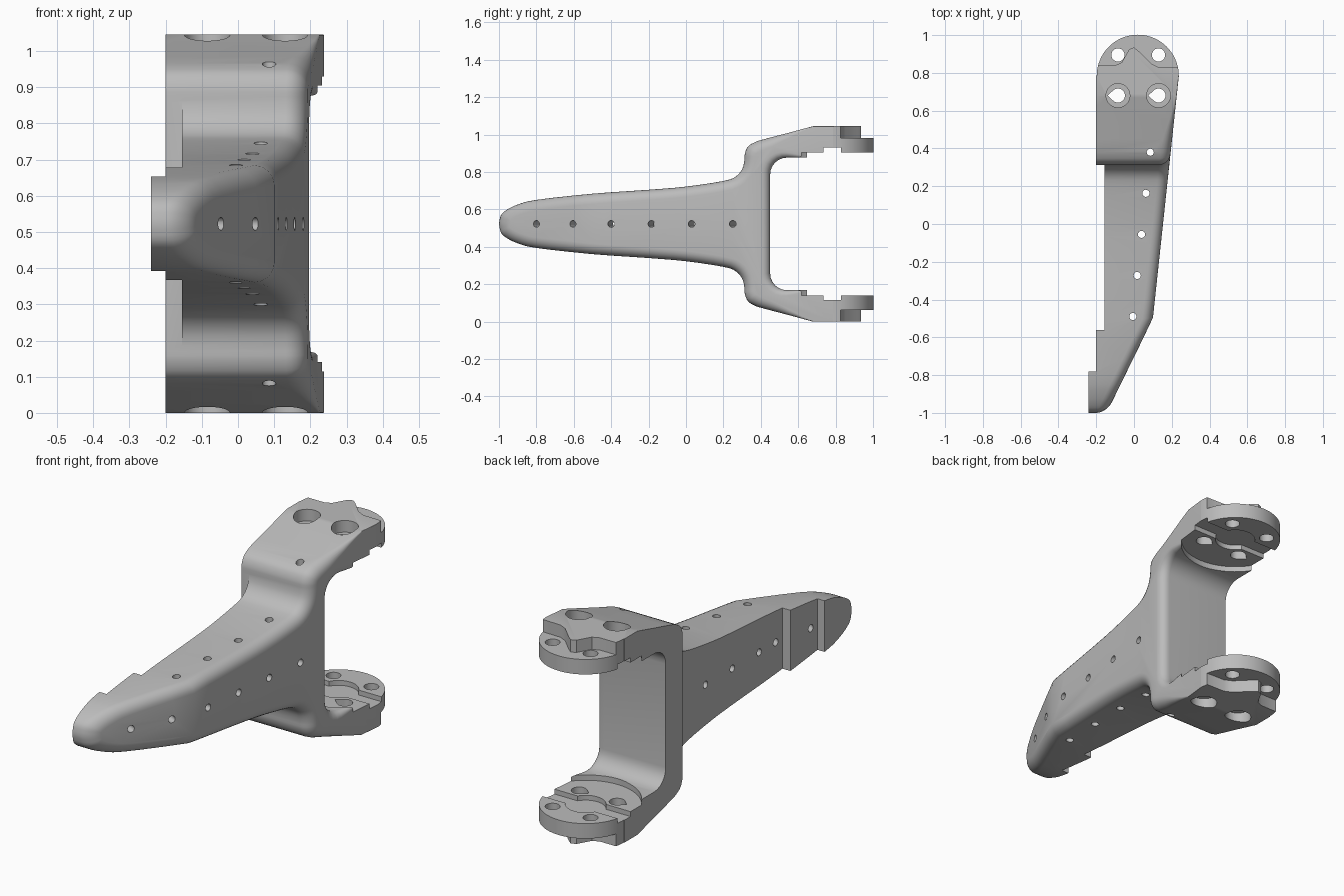
import bpy, bmesh, math
from mathutils import Vector, Matrix

if "Cube" in bpy.data.objects:
    bpy.data.objects.remove(bpy.data.objects["Cube"])

HEIGHT = 1.045
CX, CY, DISC_R = 0.02, 0.785, 0.217      # centre and radius of the round ends

grey = bpy.data.materials.new("light grey")
grey.use_nodes = True
grey.diffuse_color = (0.5, 0.5, 0.5, 1)
grey.node_tree.nodes["Principled BSDF"].inputs["Base Color"].default_value = (0.5, 0.5, 0.5, 1)


def spline(pts, steps):
    """Smooth curve through the points."""
    p = [Vector(q) for q in pts]
    p = [2 * p[0] - p[1]] + p + [2 * p[-1] - p[-2]]
    out = []
    for a, b, c, d in zip(p, p[1:], p[2:], p[3:]):
        for i in range(steps):
            t = i / steps
            out.append(0.5 * (2 * b + (c - a) * t + (2 * a - 5 * b + 4 * c - d) * t * t
                              + (3 * b - a - 3 * c + d) * t ** 3))
    return out + [p[-2]]


def make_object(name, bm):
    bmesh.ops.recalc_face_normals(bm, faces=bm.faces)
    mesh = bpy.data.meshes.new(name)
    bm.to_mesh(mesh)
    bm.free()
    mesh.materials.append(grey)
    ob = bpy.data.objects.new(name, mesh)
    bpy.context.collection.objects.link(ob)
    return ob


# Side profile: upper half of toe, shoulder, arm and inner corner, then mirrored
STEPS = 3
upper = spline([(-1, HEIGHT / 2), (-0.99, 0.568), (-0.96, 0.597), (-0.9, 0.626), (-0.8, 0.651),
                (-0.5, 0.684), (-0.2, 0.705), (0, 0.722), (0.2, 0.752), (0.265, 0.775),
                (0.3, 0.815), (0.312, 0.86), (0.315, 0.9), (0.335, 0.94), (0.38, 0.965)], STEPS)
upper += [Vector(p) for p in [(0.45, 0.984), (0.55, 1.01), (0.62, 1.029), (0.68, HEIGHT),
                              (1.05, HEIGHT), (1.05, 0.877), (0.66, 0.877), (0.54, 0.877)]]
upper += [Vector((0.54 - 0.09 * math.sin(a), 0.787 + 0.09 * math.cos(a)))
          for a in (math.pi / 12 * i for i in range(1, 7))]
profile = upper + [Vector((p.x, HEIGHT - p.y)) for p in reversed(upper[1:])]
count = len(profile)


def outer_x(y):
    """Outer side: long taper, then a steeper taper at the toe."""
    return 0.1 + min(0.107 * (y + 0.5), 0.49 * (y + 0.5))


def edge_radius(y):
    return 0.003 + 0.052 * min(1, max(0, (0.66 - y) / 0.24))


def inset(i):
    """Inward offset direction of a profile point."""
    d1 = (profile[i] - profile[i - 1]).normalized()
    d2 = (profile[(i + 1) % count] - profile[i]).normalized()
    n1, n2 = Vector((d1.y, -d1.x)), Vector((d2.y, -d2.x))
    return (n1 + n2) / (1 + n1.dot(n2))


# Solid body with a rounded outer rim
bm = bmesh.new()
rings = [[bm.verts.new((-0.24, p.x, p.y)) for p in profile]]
for k in range(7):
    a = k / 6 * math.pi / 2
    ring = []
    for i, p in enumerate(profile):
        r = edge_radius(p.x)
        q = p + inset(i) * r * (1 - math.cos(a))
        ring.append(bm.verts.new((outer_x(q.x) - r * (1 - math.sin(a)), q.x, q.y)))
    rings.append(ring)
for lo, hi in zip(rings, rings[1:]):
    for i in range(count):
        j = (i + 1) % count
        bm.faces.new((lo[i], lo[j], hi[j], hi[i]))
bm.faces.new(rings[0])
crease = 5 * STEPS
cap = rings[-1]
bm.faces.new(cap[crease:count - crease + 1])
bm.faces.new(cap[count - crease:] + cap[:crease + 1])
body = make_object("leg_bracket", bm)


def cut(bm):
    """Subtract a shape from the body."""
    tool = make_object("cutter", bm)
    tool.hide_render = True
    mod = body.modifiers.new("cut", "BOOLEAN")
    mod.object, mod.operation, mod.solver = tool, "DIFFERENCE", "EXACT"
    bpy.context.view_layer.objects.active = body
    bpy.ops.object.modifier_apply(modifier=mod.name)
    bpy.data.objects.remove(tool)


def cut_prism(outline, z0, z1):
    bm = bmesh.new()
    face = bm.faces.new([bm.verts.new((x, y, z0)) for x, y in outline])
    ext = bmesh.ops.extrude_face_region(bm, geom=[face])["geom"]
    bmesh.ops.translate(bm, vec=(0, 0, z1 - z0),
                        verts=[v for v in ext if isinstance(v, bmesh.types.BMVert)])
    cut(bm)


def cut_both(outline, z0, z1):
    """Cut the upper arm and its mirror image."""
    cut_prism(outline, z0, z1)
    cut_prism(outline, HEIGHT - z1, HEIGHT - z0)


def arc(x, y, r, start=0, end=360, n=40):
    angles = [math.radians(start + (end - start) * i / n) for i in range(n + (end - start < 360))]
    return [(x + r * math.cos(a), y + r * math.sin(a)) for a in angles]


def box(x0, x1, y0, y1):
    return [(x0, y0), (x1, y0), (x1, y1), (x0, y1)]


# Stepped inner side: toe pad, middle step, long flat, bracket
cut_prism(box(-0.5, -0.2, -0.78, 2), -1, 2)
cut_prism(box(-0.5, -0.155, -0.56, 0.312), -1, 2)

# Round arm ends
cut_prism(arc(CX, CY, DISC_R, 0, 180) + [(-0.6, CY), (-0.6, 1.3), (0.6, 1.3), (0.6, CY)], -1, 2)

# Outer plates end in a peaked edge, leaving the thin discs
cut_both([(-0.5, 0.84), (-0.1, 0.84), (-0.065, 0.855), (-0.025, 0.925), (0, 0.935), (0.025, 0.915),
          (0.09, 0.85), (0.13, 0.83), (0.5, 0.82), (0.5, 1.3), (-0.5, 1.3)], 0.982, 1.2)

# Inner disc faces with an arched step, a cross slot and a hub recess
cut_both(arc(CX, CY, 0.26, n=64), 0.8, 0.905)
cut_both(box(-0.4, 0.4, 0.735, 0.83), 0.85, 0.93)
cut_both(arc(CX, CY, 0.095), 0.84, 0.93)

# Screw holes of the arm ends, the front pair teardrop-shaped and counterbored
for x in (-0.085, 0.13):
    cut_prism(arc(x, 0.895, 0.035, n=24), -1, 2)
    cut_prism(arc(x, 0.68, 0.037, -130, 130, 24) + [(x - 0.055, 0.68)], -1, 2)
    cut_both(arc(x, 0.68, 0.063), 0.985, 1.2)

# Small upright holes along the leg
for i in range(5):
    cut_prism(arc(0.086 - 0.023 * i, 0.38 - 0.2175 * i, 0.019, n=16), -1, 2)

# Small cross holes, square to the outer side
for y in (0.25, 0.03, -0.185, -0.4, -0.605, -0.8):
    slope = 0.107 if y > -0.5 else 0.49
    bm = bmesh.new()
    bmesh.ops.create_cone(bm, cap_ends=True, segments=16, radius1=0.018, radius2=0.018, depth=1)
    turn = Vector((1, -slope, 0)).to_track_quat("Z", "Y").to_matrix().to_4x4()
    bmesh.ops.transform(bm, verts=bm.verts,
                        matrix=Matrix.Translation((outer_x(y), y, HEIGHT / 2)) @ turn)
    cut(bm)

# Smooth shading with crisp edges
bpy.ops.object.select_all(action="DESELECT")
body.select_set(True)
bpy.context.view_layer.objects.active = body
bpy.ops.object.shade_smooth_by_angle(angle=math.radians(30))
